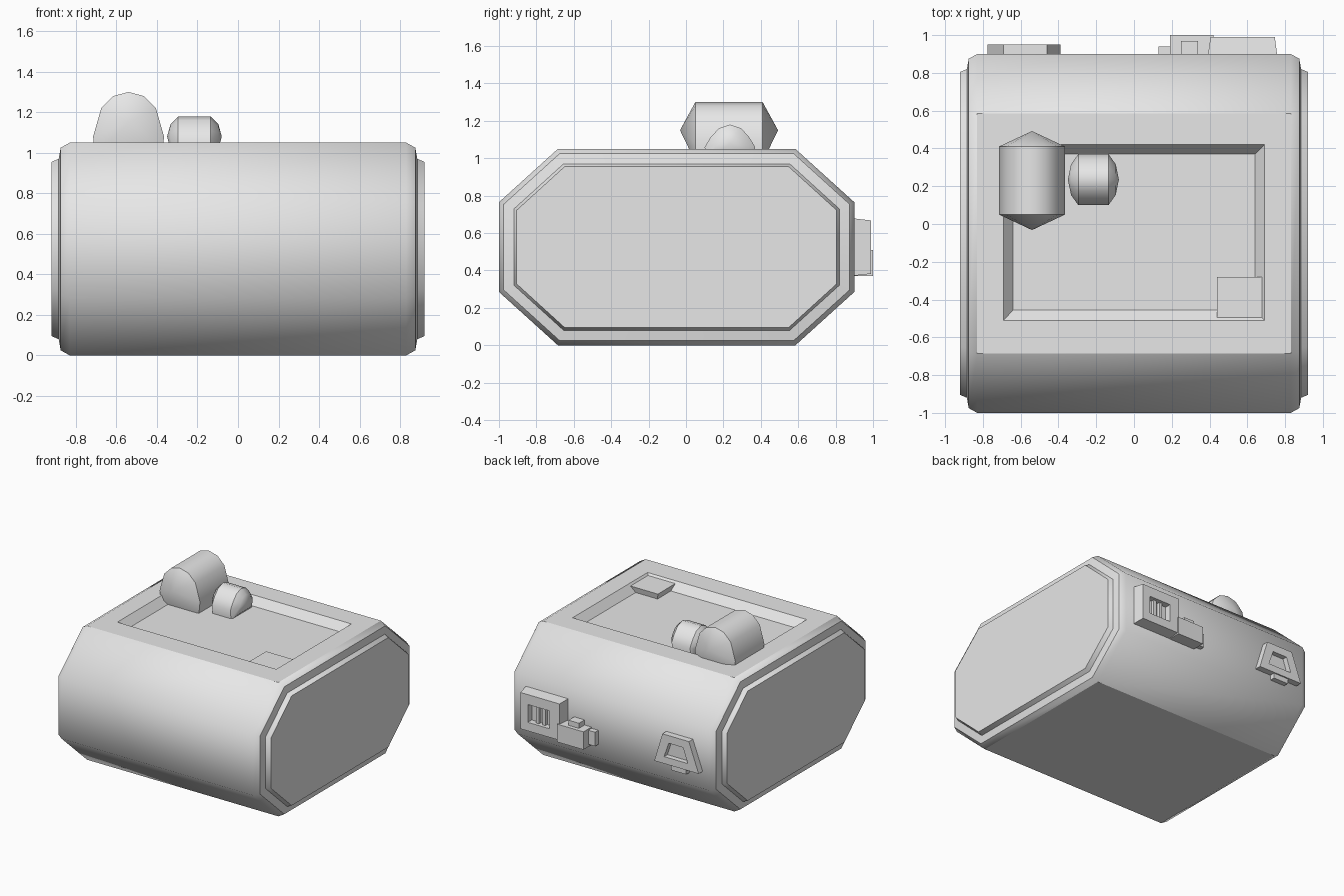
import bpy, bmesh, math
from mathutils import Vector

cube = bpy.data.objects.get("Cube")
if cube:
    bpy.data.objects.remove(cube, do_unlink=True)

grey = bpy.data.materials.new("plain_grey")
grey.use_nodes = True
grey.diffuse_color = (0.8, 0.8, 0.8, 1)
grey.node_tree.nodes["Principled BSDF"].inputs["Base Color"].default_value = (0.8, 0.8, 0.8, 1)


def finish(name, bm, sharp=math.radians(35)):
    """Turn a bmesh into an object, with edges over the given angle kept sharp."""
    bmesh.ops.recalc_face_normals(bm, faces=bm.faces)
    for e in bm.edges:
        if e.calc_face_angle(0) > sharp:
            e.smooth = False
    mesh = bpy.data.meshes.new(name)
    bm.to_mesh(mesh)
    bm.free()
    mesh.materials.append(grey)
    obj = bpy.data.objects.new(name, mesh)
    bpy.context.collection.objects.link(obj)
    return obj


def bridge(bm, r1, r2, smooth=True):
    """Join two closed rings of vertices with quads."""
    n = len(r1)
    for i in range(n):
        f = bm.faces.new((r1[i], r1[(i + 1) % n], r2[(i + 1) % n], r2[i]))
        f.smooth = smooth


def rect(bm, x0, x1, y0, y1, z):
    return [bm.verts.new(p) for p in ((x0, y0, z), (x1, y0, z), (x1, y1, z), (x0, y1, z))]


# Body: octagonal section lofted along x, with rounded rims and raised end plates
def octagon(bm, x, d):
    A, B = 0.95 - d, 0.525 - d
    a, b = 0.635 - 0.38 * d, 0.24 - 0.45 * d
    pts = ((-a, B), (a, B), (A, b), (A, -b), (a, -B), (-a, -B), (-A, -b), (-A, b))
    return [bm.verts.new((x, y - 0.05, z + 0.525)) for y, z in pts]


bm = bmesh.new()
half = [(0.92, 0.095), (0.885, 0.08), (0.875, 0.025), (0.83, 0)]
stations = [(-x, d) for x, d in half] + half[::-1]
rings = [octagon(bm, x, d) for x, d in stations]
for r1, r2 in zip(rings, rings[1:]):
    bridge(bm, r1, r2)
bm.faces.new(rings[0])
bm.faces.new(rings[-1])

# Sloped tray sunk into the top
left, right = rings[3], rings[4]
top = bm.faces.get((left[0], left[1], right[1], right[0]))
bm.faces.remove(top)
outer = [left[0], right[0], right[1], left[1]]
rim = rect(bm, -0.69, 0.69, -0.51, 0.42, 1.05)
floor = rect(bm, -0.64, 0.64, -0.455, 0.37, 0.99)
bridge(bm, outer, rim, False)
bridge(bm, rim, floor, False)
bm.faces.new(floor)

# Crisp borders along the top and bottom, flat faces between them
bm.normal_update()
for ring in (left,):
    for k in (0, 1, 4, 5):
        bm.edges.get((ring[k], right[k])).smooth = False
bm.faces.get((left[4], left[5], right[5], right[4])).smooth = False
finish("body", bm, math.radians(50))


# Knobs: arched section swept along an axis, closed by pointed ends
def knob(name, section, centre, half_len, tip, tip_z, bulge, along_x):
    bm = bmesh.new()
    arch = section + [(-u, z) for u, z in section[-2::-1]]

    def place(u, v, z):
        p = (v, u) if along_x else (u, v)
        return bm.verts.new((centre[0] + p[0], centre[1] + p[1], z))

    ends = []
    for s in (-1, 1):
        ring = [place(u, s * half_len, z) for u, z in arch]
        ends.append(ring)
        apex = place(0, s * tip, tip_z)
        if bulge:
            mid = half_len + (tip - half_len) * bulge
            inner = [place(u * 0.6, s * mid, tip_z + (z - tip_z) * 0.6) for u, z in arch]
            bridge(bm, ring, inner)
            ring = inner
        for i in range(len(ring)):
            bm.faces.new((ring[i], ring[(i + 1) % len(ring)], apex)).smooth = True
    bridge(bm, *ends)
    return finish(name, bm, math.radians(40))


knob("large_knob", [(-0.165, 0.98), (-0.175, 1.08), (-0.135, 1.22), (-0.075, 1.28), (0, 1.30)],
     (-0.54, 0.23), 0.18, 0.262, 1.15, 0, False)
knob("small_knob", [(-0.13, 0.98), (-0.135, 1.06), (-0.105, 1.11), (-0.06, 1.16), (0, 1.18)],
     (-0.215, 0.235), 0.08, 0.135, 1.08, 0.7, True)


# Plates: outline in x and z, standing off the back between two depths
def plate(name, outline, y0, y1, taper=1.0, hole=None, depth=0.0):
    bm = bmesh.new()
    c = sum((Vector(p) for p in outline), Vector((0, 0))) / len(outline)

    def ring(pts, y, k=1.0):
        return [bm.verts.new((c.x + (x - c.x) * k, y, c.y + (z - c.y) * k)) for x, z in pts]

    back, front = ring(outline, y0), ring(outline, y1, taper)
    bridge(bm, back, front, False)
    bm.faces.new(back)
    if hole:
        lip, base = ring(hole, y1), ring(hole, y1 - depth)
        bridge(bm, front, lip, False)
        bridge(bm, lip, base, False)
        bm.faces.new(base)
    else:
        bm.faces.new(front)
    return finish(name, bm)


def box(x0, x1, z0, z1):
    return [(x0, z0), (x1, z0), (x1, z1), (x0, z1)]


# Square pad in the corner of the tray
bm = bmesh.new()
low, high = rect(bm, 0.45, 0.67, -0.49, -0.29, 0.99), rect(bm, 0.44, 0.68, -0.50, -0.28, 1.035)
bridge(bm, low, high, False)
bm.faces.new(low)
bm.faces.new(high)
finish("tray_pad", bm)

# Stepped latch on the back
plate("latch_panel", box(0.39, 0.76, 0.37, 0.68), 0.88, 0.99, 0.92, box(0.49, 0.68, 0.45, 0.59), 0.05)
for i in range(2):
    x = 0.545 + 0.055 * i
    plate(f"latch_bar_{i + 1}", box(x, x + 0.025, 0.45, 0.59), 0.93, 0.965)
plate("latch_arm", box(0.19, 0.42, 0.37, 0.51), 0.88, 1.0)
plate("latch_button", box(0.25, 0.34, 0.50, 0.55), 0.88, 0.97)
plate("latch_tab", box(0.13, 0.20, 0.39, 0.50), 0.88, 0.94)

# Trapezoid frame with a foot on the back
plate("socket_frame", [(-0.775, 0.42), (-0.39, 0.42), (-0.46, 0.65), (-0.69, 0.65)], 0.88, 0.95, 1.0,
      [(-0.68, 0.475), (-0.475, 0.475), (-0.515, 0.59), (-0.64, 0.59)], 0.04)
plate("socket_foot", box(-0.66, -0.53, 0.38, 0.43), 0.88, 0.94)
